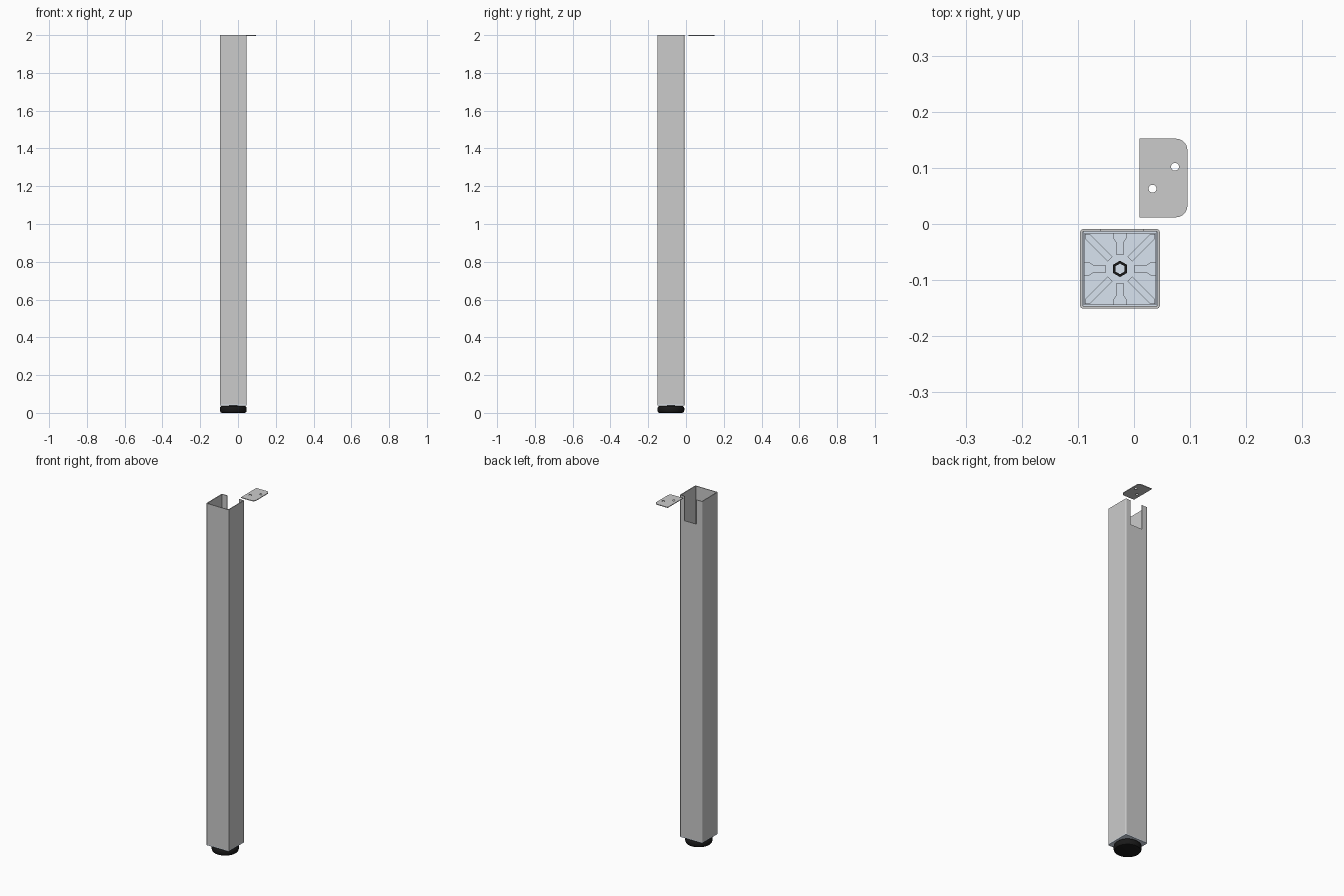
import bpy, bmesh, math
from mathutils import Matrix

if "Cube" in bpy.data.objects:
    bpy.data.objects.remove(bpy.data.objects["Cube"])

CX, CY = -0.025, -0.08      # post axis
HALF = 0.071                # half width of the post


def material(name, rgb):
    m = bpy.data.materials.new(name)
    m.diffuse_color = (*rgb, 1)
    m.use_nodes = True
    m.node_tree.nodes["Principled BSDF"].inputs["Base Color"].default_value = m.diffuse_color
    return m


BLUE = material("pale_blue", (0.69, 0.77, 0.87))
BLACK = material("black", (0.01, 0.01, 0.01))


def finish(bm, name, mat=None, smooth=False):
    bmesh.ops.recalc_face_normals(bm, faces=bm.faces)
    me = bpy.data.meshes.new(name)
    bm.to_mesh(me)
    bm.free()
    ob = bpy.data.objects.new(name, me)
    bpy.context.collection.objects.link(ob)
    if mat:
        me.materials.append(mat)
    if smooth:
        bpy.ops.object.select_all(action='DESELECT')
        ob.select_set(True)
        bpy.context.view_layer.objects.active = ob
        bpy.ops.object.shade_smooth_by_angle(angle=math.radians(35))
    return ob


def rounded(x0, x1, y0, y1, radii, seg=6):
    """Rounded rectangle, radii for the corners from +x+y counterclockwise."""
    pts = []
    corners = ((x1, y1, 1, 1), (x0, y1, -1, 1), (x0, y0, -1, -1), (x1, y0, 1, -1))
    for i, (x, y, sx, sy) in enumerate(corners):
        r = radii[i]
        if r == 0:
            pts.append((x, y))
            continue
        for k in range(seg + 1):
            a = math.pi / 2 * (i + k / seg)
            pts.append((x - sx * r + r * math.cos(a), y - sy * r + r * math.sin(a)))
    return pts


def square(h, r):
    return rounded(CX - h, CX + h, CY - h, CY + h, (r,) * 4)


def ngon(n, r, x=CX, y=CY, turn=0):
    return [(x + r * math.cos(turn + i * math.tau / n),
             y + r * math.sin(turn + i * math.tau / n)) for i in range(n)]


def add_prism(bm, pts, z0, z1):
    lo = [bm.verts.new((x, y, z0)) for x, y in pts]
    hi = [bm.verts.new((x, y, z1)) for x, y in pts]
    bm.faces.new(lo[::-1])
    bm.faces.new(hi)
    for i in range(len(pts)):
        j = (i + 1) % len(pts)
        bm.faces.new((lo[i], lo[j], hi[j], hi[i]))


def add_ring(bm, outer, inner, z0, z1):
    loops = [[bm.verts.new((x, y, z)) for x, y in pts]
             for pts, z in ((outer, z0), (outer, z1), (inner, z1), (inner, z0))]
    n = len(outer)
    for k in range(4):
        a, b = loops[k], loops[(k + 1) % 4]
        for i in range(n):
            j = (i + 1) % n
            bm.faces.new((a[i], a[j], b[j], b[i]))


def cut(ob, *outlines):
    """Subtract vertical prisms, then remove the cutter."""
    bm = bmesh.new()
    for pts, z0, z1 in outlines:
        add_prism(bm, pts, z0, z1)
    cutter = finish(bm, "cutter")
    cutter.hide_render = True
    mod = ob.modifiers.new("cut", 'BOOLEAN')
    mod.operation, mod.solver, mod.object = 'DIFFERENCE', 'EXACT', cutter
    bpy.context.view_layer.objects.active = ob
    bpy.ops.object.modifier_apply(modifier=mod.name)
    bpy.data.objects.remove(cutter)


# hollow square post with a slot at the top of its back face
bm = bmesh.new()
add_ring(bm, square(HALF, 0.006), square(HALF - 0.0045, 0.002), 0.045, 2.0)
post = finish(bm, "post")
cut(post, (rounded(-0.06, 0.016, CY + 0.05, CY + 0.09, (0,) * 4), 1.86, 2.05))

# loose top plate with two screw holes
bm = bmesh.new()
add_prism(bm, rounded(0.01, 0.095, 0.012, 0.152, (0.02, 0, 0, 0.02), 10), 1.996, 2.0)
plate = finish(bm, "top_plate")
cut(plate, (ngon(24, 0.007, 0.033, 0.063), 1.9, 2.1),
    (ngon(24, 0.007, 0.073, 0.102), 1.9, 2.1))

# plastic end cap: flange, plug wall and stiffening ribs
bm = bmesh.new()
add_prism(bm, square(HALF, 0.006), 0.040, 0.045)
add_ring(bm, square(HALF - 0.0047, 0.002), square(HALF - 0.0075, 0.001), 0.045, 0.075)
finish(bm, "end_cap", BLUE)

arm = [(0.024, -0.004), (0.026, -0.0065), (0.026, -0.0065)]
straight = [(0.025, -0.006), (0.046, -0.006), (0.055, -0.012), (0.0635, -0.012),
            (0.0635, 0.012), (0.055, 0.012), (0.046, 0.006), (0.025, 0.006)]
diagonal = [(0.025, -0.006), (0.082, -0.006), (0.088, 0), (0.082, 0.006), (0.025, 0.006)]
bm = bmesh.new()
for i in range(8):
    a = i * math.pi / 4
    c, s = math.cos(a), math.sin(a)
    outline = diagonal if i % 2 else straight
    add_prism(bm, [(CX + x * c - y * s, CY + x * s + y * c) for x, y in outline],
              0.045, 0.065)
finish(bm, "cap_ribs", BLUE)

# hexagonal nut holding the foot
bm = bmesh.new()
add_ring(bm, ngon(6, 0.0145, turn=math.pi / 6), ngon(6, 0.0095, turn=math.pi / 6),
         0.045, 0.065)
finish(bm, "foot_nut", BLACK)

# round levelling foot turned from a profile
profile = [(0, 0), (0.060, 0), (0.066, 0.002), (0.0695, 0.007), (0.071, 0.014),
           (0.071, 0.024), (0.069, 0.031), (0.063, 0.036), (0.022, 0.037),
           (0.020, 0.040), (0, 0.040)]
bm = bmesh.new()
vs = [bm.verts.new((CX + r, CY, z)) for r, z in profile]
es = [bm.edges.new(p) for p in zip(vs, vs[1:])]
bmesh.ops.spin(bm, geom=vs + es, cent=(CX, CY, 0), axis=(0, 0, 1),
               angle=math.tau, steps=48, use_merge=True)
bmesh.ops.remove_doubles(bm, verts=bm.verts, dist=1e-5)
finish(bm, "levelling_foot", BLACK, smooth=True)
